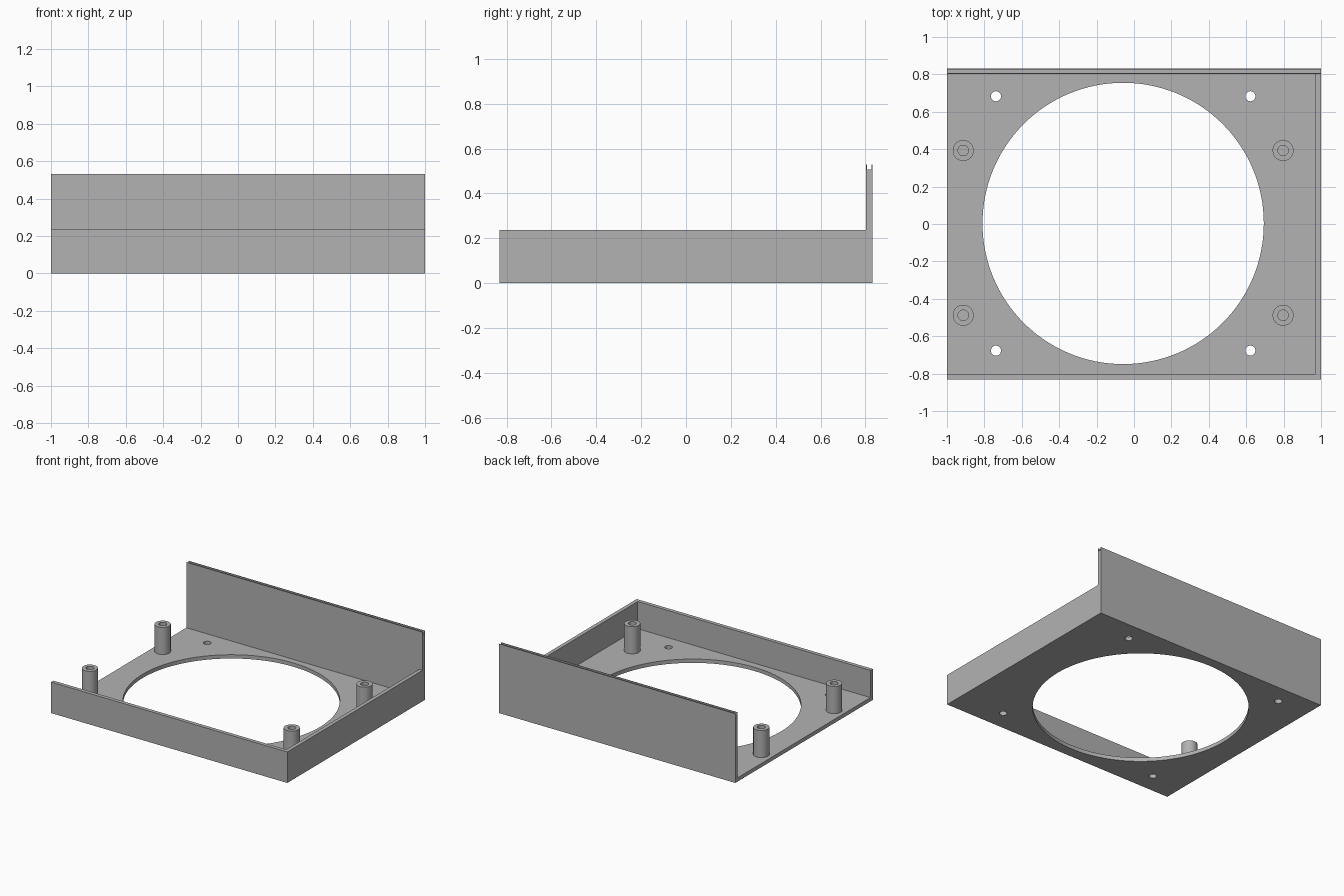
import bpy, bmesh, math
from mathutils import Matrix

cube = bpy.data.objects.get("Cube")
if cube:
    bpy.data.objects.remove(cube, do_unlink=True)

HALF_Y, WALL, RIM, BACK = 0.832, 0.029, 0.237, 0.53
LIP, GROOVE = 0.005, 0.022
HOLE_X = -0.058

grey = bpy.data.materials.new("plain grey")
grey.use_nodes = True
colour = (0.448, 0.448, 0.448, 1)
grey.diffuse_color = colour
grey.node_tree.nodes["Principled BSDF"].inputs["Base Color"].default_value = colour


def finish(name, bm):
    bmesh.ops.recalc_face_normals(bm, faces=bm.faces)
    mesh = bpy.data.meshes.new(name)
    bm.to_mesh(mesh)
    bm.free()
    mesh.materials.append(grey)
    ob = bpy.data.objects.new(name, mesh)
    bpy.context.collection.objects.link(ob)
    return ob


def select(ob):
    bpy.ops.object.select_all(action='DESELECT')
    ob.select_set(True)
    bpy.context.view_layer.objects.active = ob


def combine(target, tool, operation):
    tool.hide_render = True
    mod = target.modifiers.new(operation.lower(), 'BOOLEAN')
    mod.operation, mod.solver, mod.object = operation, 'EXACT', tool
    select(target)
    bpy.ops.object.modifier_apply(modifier=mod.name)
    bpy.data.objects.remove(tool, do_unlink=True)


# Tray: floor, front wall and grooved back wall as one extruded section
inner = HALF_Y - WALL
section = [(-HALF_Y, 0), (HALF_Y, 0), (HALF_Y, BACK), (HALF_Y - LIP, BACK),
           (HALF_Y - LIP, BACK - GROOVE), (inner + LIP, BACK - GROOVE),
           (inner + LIP, BACK), (inner, BACK), (inner, WALL),
           (-inner, WALL), (-inner, RIM), (-HALF_Y, RIM)]
bm = bmesh.new()
face = bm.faces.new([bm.verts.new((-1, y, z)) for y, z in section])
swept = bmesh.ops.extrude_face_region(bm, geom=[face], use_keep_orig=True)
new_verts = [g for g in swept["geom"] if isinstance(g, bmesh.types.BMVert)]
bmesh.ops.translate(bm, verts=new_verts, vec=(2, 0, 0))
tray = finish("tray", bm)

# Left side wall, merged into the tray
bm = bmesh.new()
low = WALL / 2
bmesh.ops.create_cube(bm, size=1, matrix=Matrix.Translation((1 - WALL / 2, 0, (low + RIM) / 2))
                      @ Matrix.Diagonal((WALL, 2 * inner + WALL, RIM - low, 1)))
combine(tray, finish("side_wall", bm), 'UNION')

# Large round opening and four screw holes through the floor
bm = bmesh.new()
holes = [(HOLE_X, 0.003, 0.752, 128)]
holes += [(HOLE_X + sx * 0.68, 0.003 + sy * 0.68, 0.027, 32) for sx in (-1, 1) for sy in (-1, 1)]
for x, y, radius, sides in holes:
    bmesh.ops.create_cone(bm, cap_ends=True, segments=sides, radius1=radius, radius2=radius,
                          depth=0.1, matrix=Matrix.Translation((x, y, 0.02)))
combine(tray, finish("hole_cutter", bm), 'DIFFERENCE')
select(tray)
bpy.ops.object.shade_smooth_by_angle(angle=math.radians(30))


# Hollow standoff posts, turned from a short profile
def standoff(name, x, y):
    bm = bmesh.new()
    profile = [(0.056, WALL), (0.056, RIM), (0.028, RIM), (0.028, WALL + 0.002), (0, WALL + 0.002)]
    verts = [bm.verts.new((r, 0, z)) for r, z in profile]
    edges = [bm.edges.new(pair) for pair in zip(verts, verts[1:])]
    bmesh.ops.spin(bm, geom=verts + edges, cent=(0, 0, 0), axis=(0, 0, 1),
                   angle=math.tau, steps=40)
    bmesh.ops.remove_doubles(bm, verts=bm.verts, dist=0.0001)
    ob = finish(name, bm)
    ob.location = (x, y, 0)
    select(ob)
    bpy.ops.object.shade_smooth_by_angle(angle=math.radians(30))


for side, x in (("right", -0.913), ("left", 0.797)):
    for end, y in (("front", -0.488), ("back", 0.393)):
        standoff(f"{end}_{side}_standoff", x, y)
